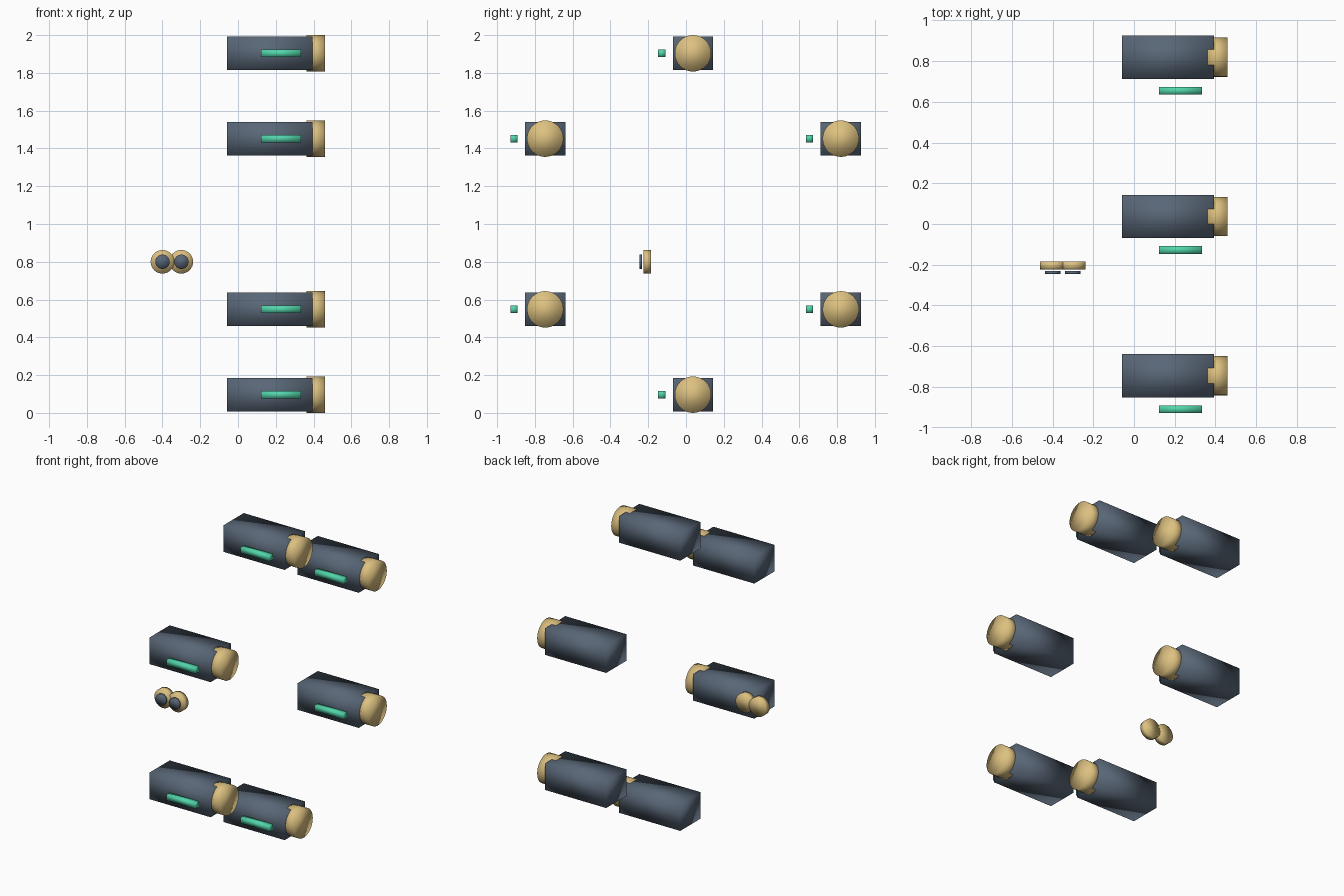
import bpy
import math

default = bpy.data.objects.get("Cube")
if default:
    bpy.data.objects.remove(default, do_unlink=True)


def material(name, rgb):
    m = bpy.data.materials.new(name)
    m.use_nodes = True
    m.diffuse_color = (*rgb, 1)
    m.node_tree.nodes["Principled BSDF"].inputs["Base Color"].default_value = (*rgb, 1)
    return m


slate = material("slate blue", (0.10, 0.135, 0.185))
gold = material("pale gold", (0.72, 0.53, 0.215))
green = material("mint green", (0.085, 0.66, 0.40))


def finish(name, mat):
    # soft shading across every edge
    ob = bpy.context.object
    ob.name = name
    ob.data.materials.append(mat)
    ob.data.polygons.foreach_set("use_smooth", [True] * len(ob.data.polygons))
    return ob


def box(name, center, size, mat):
    bpy.ops.mesh.primitive_cube_add(size=1, location=center)
    bpy.context.object.scale = size
    bpy.ops.object.transform_apply(location=False, rotation=False, scale=True)
    return finish(name, mat)


def disc(name, center, radius, depth, rotation, mat):
    bpy.ops.mesh.primitive_cylinder_add(vertices=32, radius=radius, depth=depth,
                                        location=center, rotation=rotation)
    return finish(name, mat)


quarter = math.pi / 2
ring_radius = 0.9035

# Six pods in a ring around the x axis, each with an end cap and a light bar
for i in range(6):
    angle = quarter + i * math.pi / 3
    y = 0.037 + ring_radius * math.cos(angle)
    z = 1 + ring_radius * math.sin(angle)
    box(f"pod_body_{i + 1}", (0.168, y, z), (0.452, 0.213, 0.178), slate)
    disc(f"pod_cap_{i + 1}", (0.411, y, z), 0.0965, 0.098, (0, quarter, 0), gold)
    box(f"light_bar_{i + 1}", (0.228, y - 0.165, z), (0.212, 0.038, 0.038), green)

# Pair of round eyepieces, each with a separate lens in front
for side, x in (("right", -0.4), ("left", -0.3)):
    disc(f"{side}_eyepiece", (x, -0.204, 0.8), 0.0625, 0.04, (quarter, 0, 0), gold)
    disc(f"{side}_lens", (x, -0.239, 0.8), 0.038, 0.014, (quarter, 0, 0), slate)
